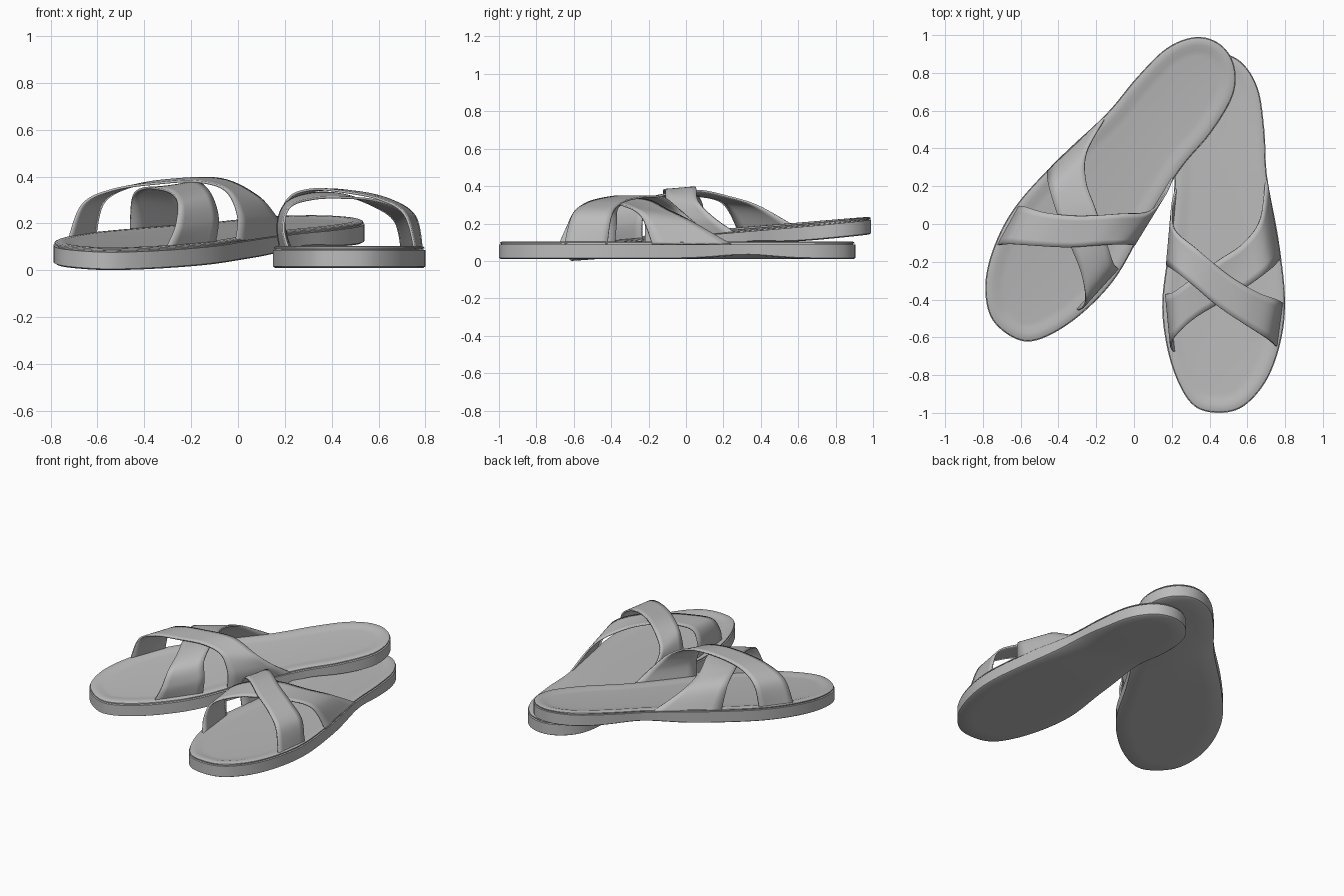
import bpy, bmesh, math
from mathutils import Matrix, Vector

if "Cube" in bpy.data.objects:
    bpy.data.objects.remove(bpy.data.objects["Cube"])

grey = bpy.data.materials.new("plain grey")
grey.use_nodes = True
grey.diffuse_color = (0.5, 0.5, 0.5, 1)
grey.node_tree.nodes["Principled BSDF"].inputs["Base Color"].default_value = (0.5, 0.5, 0.5, 1)


def spline(points, steps, closed=False):
    """Smooth curve through all the points."""
    p = [Vector(q) for q in points]
    n = len(p)
    pick = (lambda i: p[i % n]) if closed else (lambda i: p[min(max(i, 0), n - 1)])
    out = []
    for i in range(n if closed else n - 1):
        a, b, c, d = (pick(i + k) for k in (-1, 0, 1, 2))
        for s in range(steps):
            t = s / steps
            out.append(0.5 * (2 * b + (c - a) * t + (2 * a - 5 * b + 4 * c - d) * t * t
                              + (3 * b - a - 3 * c + d) * t ** 3))
    if not closed:
        out.append(p[-1])
    return out


def finish(bm, name, matrix):
    """Place the mesh, shade it smooth and link it."""
    bmesh.ops.transform(bm, matrix=matrix, verts=bm.verts)
    bmesh.ops.recalc_face_normals(bm, faces=bm.faces)
    mesh = bpy.data.meshes.new(name)
    bm.to_mesh(mesh)
    bm.free()
    mesh.materials.append(grey)
    mesh.shade_smooth()
    mesh.set_sharp_from_angle(angle=math.radians(35))
    obj = bpy.data.objects.new(name, mesh)
    bpy.context.collection.objects.link(obj)
    return obj


# Foot outline: toe tip, outer side, heel, inner side
OUTLINE = [(.45, -1), (.58, -.965), (.7, -.83), (.775, -.63), (.8, -.4), (.765, -.08),
           (.705, .25), (.69, .5), (.655, .72), (.565, .86), (.44, .905), (.315, .86),
           (.225, .73), (.2, .5), (.215, .25), (.19, -.08), (.15, -.4), (.17, -.63),
           (.23, -.83), (.32, -.965)]

# Sole section from the underside to the footbed: inset, height
SECTION = [(.1, .01), (.01, .01), (0, .016), (0, .087), (.012, .088), (.012, .092),
           (.004, .093), (.005, .099), (.014, .103), (.045, .103), (.07, .096), (.1, .094)]


def sole(name, matrix):
    edge = spline(OUTLINE, 6, closed=True)
    n = len(edge)
    bm = bmesh.new()
    rings = []
    for k, (inset, z) in enumerate(SECTION):
        ring = []
        for i, q in enumerate(edge):
            along = (edge[(i + 1) % n] - edge[i - 1]).normalized()
            pos = q + Vector((-along.y, along.x)) * inset
            # The lower edge rises under the arch
            lift = .02 * math.exp(-((pos.y - .32) / .2) ** 2) if k in (1, 2) else 0
            ring.append(bm.verts.new((pos.x, pos.y, z + lift)))
        rings.append(ring)
    for lower, upper in zip(rings, rings[1:]):
        for i in range(n):
            j = (i + 1) % n
            bm.faces.new((lower[i], lower[j], upper[j], upper[i]))
    # Close underside and footbed with strips from side to side
    for ring in (rings[0], rings[-1]):
        for i in range(n // 2):
            quad = [ring[i], ring[i + 1], ring[n - i - 1], ring[(n - i) % n]]
            bm.faces.new(list(dict.fromkeys(quad)))
    finish(bm, name, matrix)


# Strap edges from the inner foot side to the outer one
OVER_FRONT = [(.185, -.22, .09), (.175, -.22, .2), (.22, -.25, .31), (.32, -.33, .345),
              (.45, -.44, .335), (.6, -.54, .305), (.71, -.61, .24), (.755, -.65, .09)]
OVER_REAR = [(.225, .2, .09), (.2, .08, .18), (.215, -.03, .27), (.33, -.13, .34),
             (.5, -.27, .335), (.65, -.36, .3), (.755, -.4, .23), (.785, -.42, .09)]
UNDER_FRONT = [(.215, -.68, .09), (.195, -.64, .18), (.22, -.59, .27), (.32, -.5, .305),
               (.45, -.42, .31), (.6, -.33, .295), (.72, -.24, .24), (.775, -.18, .09)]
UNDER_REAR = [(.18, -.38, .09), (.17, -.37, .2), (.21, -.36, .29), (.32, -.28, .328),
              (.45, -.19, .322), (.58, -.1, .275), (.67, .03, .21), (.7, .24, .09)]


def strap(name, front, rear, matrix):
    across = 6
    bm = bmesh.new()
    rows = []
    for a, b in zip(spline(front, 8), spline(rear, 8)):
        rows.append([bm.verts.new(a.lerp(b, s / across)) for s in range(across + 1)])
    for r, q in zip(rows, rows[1:]):
        for s in range(across):
            bm.faces.new((r[s], r[s + 1], q[s + 1], q[s]))
    obj = finish(bm, name, matrix)
    solid = obj.modifiers.new("thickness", 'SOLIDIFY')
    solid.thickness = .01
    solid.offset = 0


# The second sandal is mirrored, turned and leans its heel on the first
lean = Matrix.Identity(4)
lean[2][0], lean[2][1] = -.0146, .097
leaning = (Matrix.Translation((-.14, .205, .064)) @ lean
           @ Matrix.Rotation(math.radians(-36.5), 4, 'Z')
           @ Matrix.Diagonal((-1, 1, 1, 1)) @ Matrix.Translation((-.475, .05, 0)))

for side, matrix in (("left", Matrix.Identity(4)), ("right", leaning)):
    sole(side + "_sole", matrix)
    strap(side + "_upper_strap", OVER_FRONT, OVER_REAR, matrix)
    strap(side + "_lower_strap", UNDER_FRONT, UNDER_REAR, matrix)
